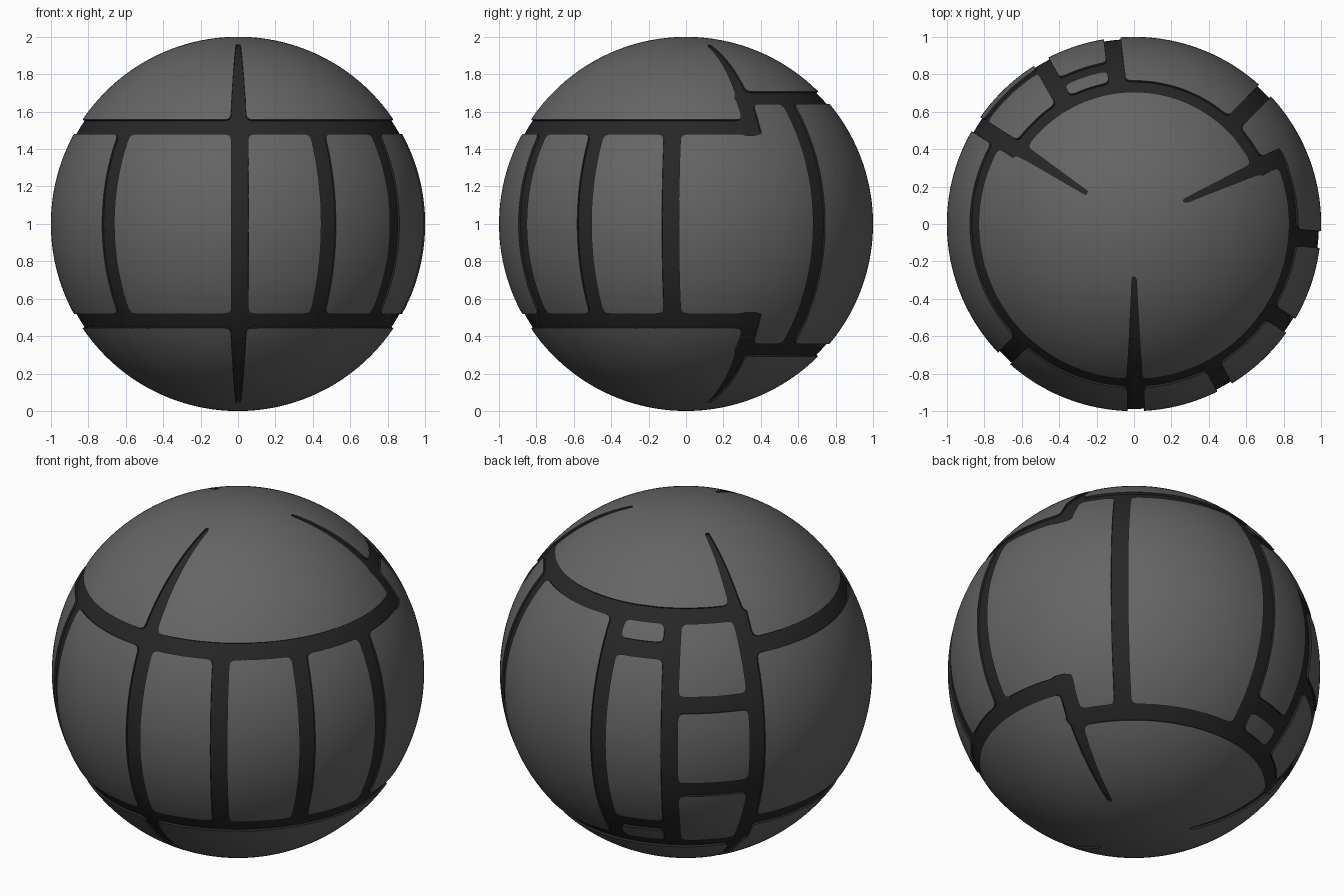
import bpy, bmesh
from math import radians, degrees, asin, atan2, cos

if "Cube" in bpy.data.objects:
    bpy.data.objects.remove(bpy.data.objects["Cube"])

HALF = 0.045      # half width of a groove
DEPTH = 0.012     # groove depth
FILLET = 0.035    # rounding of panel corners
LOW, HIGH = 31.3, 42.5   # latitudes of the two groove rings

# groove layout in degrees (mirrored above / below the equator)
RINGS = [(LOW, 147.7, 384.5), (LOW, 96.7, 119.8), (HIGH, 24.5, 147.7), (14.5, 119.8, 147.7)]
MERIDIANS = [(a, -1, LOW) for a in (-134, -89.4, -61, -33, -4.8)]
MERIDIANS += [(a, -1, HIGH) for a in (45.5, 96.7, 119.8, 147.7)]
MERIDIANS += [(24.5, LOW - degrees(HALF), HIGH)]
SLITS = [(-89.8, LOW, 73.5), (24.4, HIGH, 73), (146.8, HIGH, 72.5)]


def blend(a, b):
    h = max(FILLET - abs(a - b), 0) / FILLET
    return min(a, b) - h * h * FILLET / 4


def field(p):
    """Signed distance to the groove network, negative inside a groove."""
    p = p.normalized()
    lat = abs(asin(max(-1, min(1, p.z))))
    az = degrees(atan2(p.y, p.x))
    c = cos(lat)

    def across(a):
        return abs(radians((az - a + 180) % 360 - 180)) * c

    d = 1.0
    for l, a0, a1 in RINGS:
        d = blend(d, max(abs(lat - radians(l)) - HALF,
                         across((a0 + a1) / 2) - radians(a1 - a0) / 2 * c))
    for a, l0, l1 in MERIDIANS:
        end = max(radians(l0) - lat, lat - radians(l1))
        if l0 < 0:
            end = lat - radians(l1)
        d = blend(d, max(across(a) - HALF, end))
    for a, l0, l1 in SLITS:
        t = (lat - radians(34)) / radians(l1 - 34)
        width = 0.042 - 0.031 * min(max(t, 0), 1)
        d = blend(d, max(across(a) - width, radians(l0) - lat, lat - radians(l1)))
    return d


# fine sphere, cut exactly along the groove outlines
bm = bmesh.new()
bmesh.ops.create_icosphere(bm, subdivisions=7, radius=1)
val = {}
for v in bm.verts:
    f = field(v.co)
    val[v] = 0.0 if abs(f) < 0.0012 else f
for e in list(bm.edges):
    a, b = e.verts
    fa, fb = val[a], val[b]
    if fa * fb < 0:
        _, nv = bmesh.utils.edge_split(e, a, fa / (fa - fb))
        nv.co.normalize()
        val[nv] = 0.0
for f in list(bm.faces):
    signs = [val[v] for v in f.verts]
    if min(signs) < 0 < max(signs):
        zero = [v for v in f.verts if val[v] == 0]
        if len(zero) == 2:
            bmesh.utils.face_split(f, zero[0], zero[1])

# sink the groove faces, leaving side walls
groove = [f for f in bm.faces if sum(val[v] for v in f.verts) < 0]
for f in bm.faces:
    f.material_index = 0
for f in groove:
    f.material_index = 1
panels = set(f for f in bm.faces if f.material_index == 0)
res = bmesh.ops.extrude_face_region(bm, geom=groove)
for v in res["geom"]:
    if isinstance(v, bmesh.types.BMVert):
        v.co *= 1 - DEPTH
bmesh.ops.delete(bm, geom=[f for f in groove if f.is_valid], context='FACES')
for f in bm.faces:
    f.material_index = 0 if f in panels else 1
bmesh.ops.triangulate(bm, faces=[f for f in bm.faces if len(f.verts) > 4])
bmesh.ops.translate(bm, verts=bm.verts, vec=(0, 0, 1))


def emit(name, index, grey):
    part = bm.copy()
    bmesh.ops.delete(part, geom=[f for f in part.faces if f.material_index != index], context='FACES')
    for f in part.faces:
        f.material_index = 0
    me = bpy.data.meshes.new(name)
    part.to_mesh(me)
    part.free()
    mat = bpy.data.materials.new(name)
    mat.diffuse_color = (grey, grey, grey, 1)
    mat.use_nodes = True
    mat.node_tree.nodes["Principled BSDF"].inputs["Base Color"].default_value = mat.diffuse_color
    me.materials.append(mat)
    ob = bpy.data.objects.new(name, me)
    bpy.context.collection.objects.link(ob)
    bpy.ops.object.select_all(action='DESELECT')
    ob.select_set(True)
    bpy.context.view_layer.objects.active = ob
    bpy.ops.object.shade_smooth_by_angle(angle=radians(35))


# raised panels and the dark seams between them
emit("ball_panels", 0, 0.13)
emit("ball_grooves", 1, 0.02)
bm.free()
